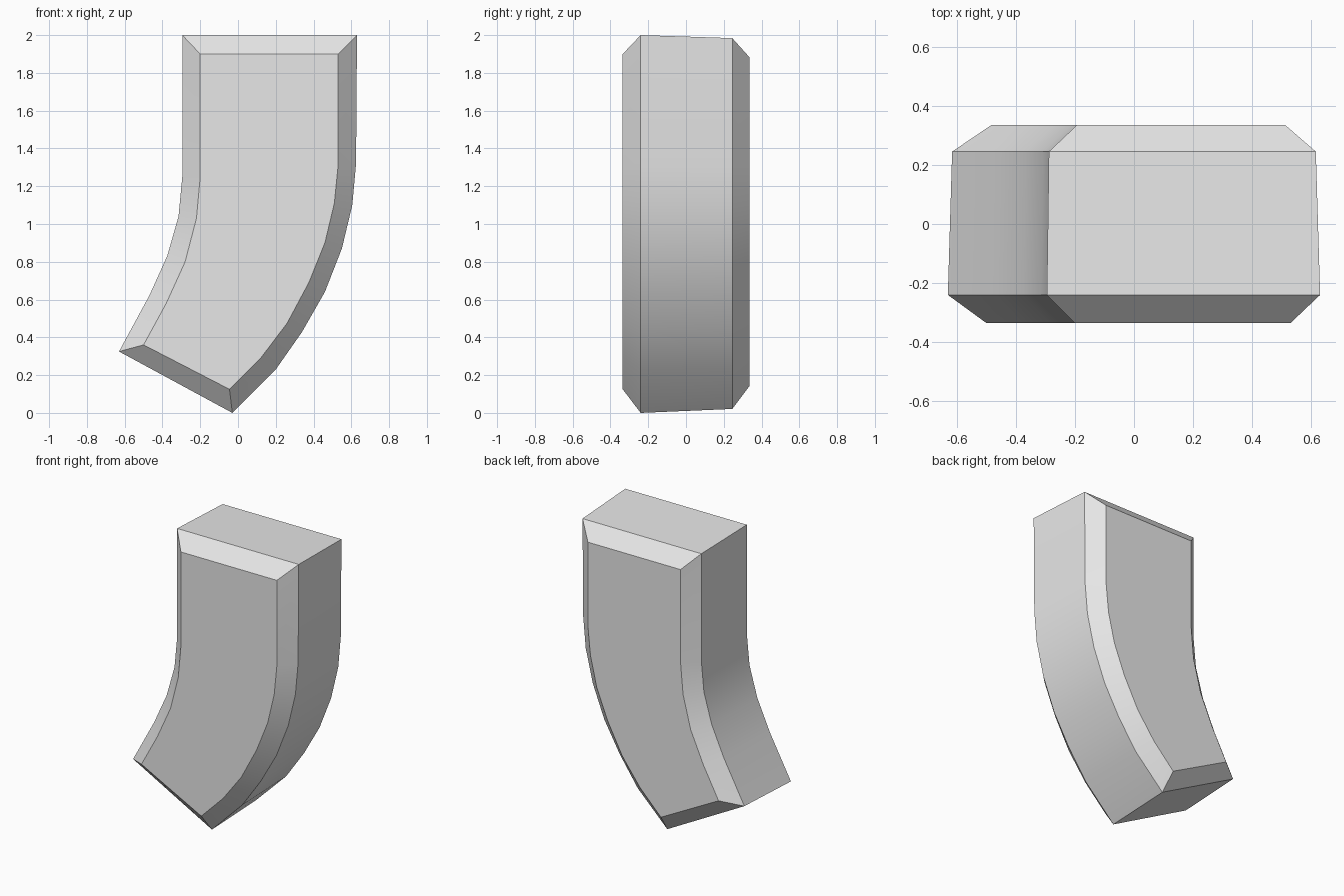
import bpy, bmesh, math

default = bpy.data.objects.get("Cube")
if default:
    bpy.data.objects.remove(default, do_unlink=True)

grey = bpy.data.materials.new("plain grey")
grey.use_nodes = True
colour = (0.8, 0.8, 0.8, 1)
grey.diffuse_color = colour
grey.node_tree.nodes["Principled BSDF"].inputs["Base Color"].default_value = colour

# Side outlines: down the inner curve, across the foot, up the outer curve
rim = [(-.295, 2), (-.295, 1.25), (-.315, 1.04), (-.375, .83), (-.47, .62), (-.63, .325),
       (-.03, .005), (.2, .23), (.34, .43), (.46, .64), (.55, .87), (.605, 1.1),
       (.625, 1.32), (.63, 2)]
panel = [(-.2, 1.9), (-.2, 1.25), (-.22, 1.03), (-.28, .8), (-.38, .58), (-.5, .36),
         (-.045, .125), (.12, .29), (.26, .475), (.375, .69), (.46, .9), (.51, 1.11),
         (.53, 1.31), (.53, 1.9)]


def ring(bm, outline, y, sx=1, sz=1):
    return [bm.verts.new((x * sx, y, 1 + (z - 1) * sz)) for x, z in outline]


# Curved block with chamfered rims, slightly tapered to the back
bm = bmesh.new()
rings = [ring(bm, panel, -.335), ring(bm, rim, -.24),
         ring(bm, rim, .245, .977, .984), ring(bm, panel, .335, .965, .982)]
for a, b in zip(rings, rings[1:]):
    for i in range(len(a)):
        j = (i + 1) % len(a)
        bm.faces.new((a[i], a[j], b[j], b[i]))
bm.faces.new(rings[0])
bm.faces.new(rings[-1])
bmesh.ops.recalc_face_normals(bm, faces=bm.faces)

# Foot sits exactly on the ground
low = min(v.co.z for v in bm.verts)
for v in bm.verts:
    if v.co.z < low + .001:
        v.co.z = 0

mesh = bpy.data.meshes.new("curved_block")
bm.to_mesh(mesh)
bm.free()
mesh.materials.append(grey)
block = bpy.data.objects.new("curved_block", mesh)
bpy.context.collection.objects.link(block)
bpy.context.view_layer.objects.active = block
block.select_set(True)
bpy.ops.object.shade_smooth_by_angle(angle=math.radians(25))
